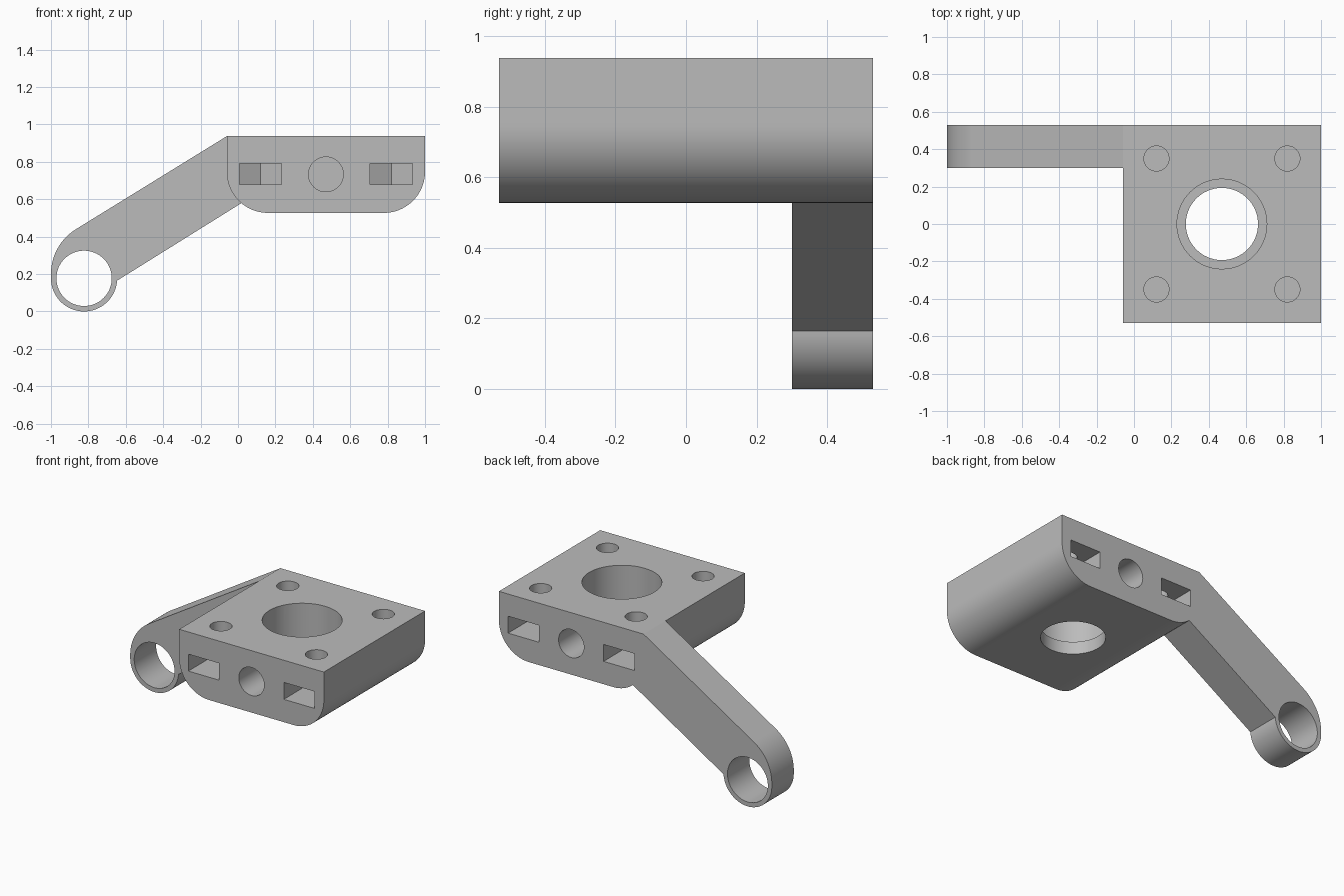
import bpy, bmesh, math
from math import radians, cos, sin

cube = bpy.data.objects.get("Cube")
if cube:
    bpy.data.objects.remove(cube, do_unlink=True)

gray = bpy.data.materials.new("plain gray")
gray.use_nodes = True
gray.diffuse_color = (0.5, 0.5, 0.5, 1)
gray.node_tree.nodes["Principled BSDF"].inputs["Base Color"].default_value = (0.5, 0.5, 0.5, 1)


def arc(cx, cy, r, start, end, steps=24):
    angles = [radians(start + (end - start) * i / steps) for i in range(steps + 1)]
    return [(cx + r * cos(a), cy + r * sin(a)) for a in angles]


def circle(cx, cy, r, steps=64):
    return arc(cx, cy, r, 0, 360, steps)[:-1]


def prism(name, outline, low, high, axis):
    """Extrude a 2D outline along y (outline in x, z) or along z (outline in x, y)."""
    bm = bmesh.new()
    put = (lambda p: (p[0], low, p[1])) if axis == "y" else (lambda p: (p[0], p[1], low))
    face = bm.faces.new([bm.verts.new(put(p)) for p in outline])
    grown = bmesh.ops.extrude_face_region(bm, geom=[face])["geom"]
    step = (0, high - low, 0) if axis == "y" else (0, 0, high - low)
    bmesh.ops.translate(bm, vec=step, verts=[v for v in grown if isinstance(v, bmesh.types.BMVert)])
    bmesh.ops.recalc_face_normals(bm, faces=bm.faces)
    mesh = bpy.data.meshes.new(name)
    bm.to_mesh(mesh)
    bm.free()
    mesh.materials.append(gray)
    obj = bpy.data.objects.new(name, mesh)
    bpy.context.collection.objects.link(obj)
    return obj


def combine(target, tool, operation):
    tool.hide_render = True
    mod = target.modifiers.new(operation.lower(), "BOOLEAN")
    mod.operation, mod.solver, mod.object = operation, "EXACT", tool
    bpy.context.view_layer.objects.active = target
    bpy.ops.object.modifier_apply(modifier=mod.name)
    bpy.data.objects.remove(tool, do_unlink=True)


MID, BOTTOM, TOP, HALF, ROUND = 0.47, 0.527, 0.937, 0.53, 0.22
LEFT, RIGHT = MID - HALF, MID + HALF

# Mounting block with rounded lower edges
block = [(LEFT, TOP)]
block += arc(LEFT + ROUND, BOTTOM + ROUND, ROUND, 180, 270)
block += arc(RIGHT - ROUND, BOTTOM + ROUND, ROUND, 270, 360)
block += [(RIGHT, TOP)]
bracket = prism("bracket", block, -HALF, HALF, "y")

# Slanted arm with a rounded eye at its end
arm = arc(-0.823, 0.177, 0.177, -4, -180, 40)
arm += arc(-0.718, 0.2, 0.282, 180, 121.8)
arm += [(LEFT, TOP), (0.1, 0.8), (0.1, 0.63)]
combine(bracket, prism("arm", arm, 0.3, HALF, "y"), "UNION")

# Eye bore, then the stepped central bore
cutters = [
    prism("eye_bore", circle(-0.823, 0.177, 0.148), 0.2, 0.6, "y"),
    prism("centre_bore", circle(MID, 0, 0.193), 0.4, 1.0, "z"),
    prism("bearing_seat", circle(MID, 0, 0.24), BOTTOM + 0.083, 1.0, "z"),
]

# Screw holes, pointed nut slots and blind round holes on both ends
for s in (-1, 1):
    for x in (MID - 0.35, MID + 0.35):
        cutters.append(prism("screw_hole", circle(x, s * 0.35, 0.067, 40), 0.7, 1.0, "z"))
        slot = [(x - 0.113, s * 0.6), (x - 0.113, s * 0.285), (x, s * 0.22),
                (x + 0.113, s * 0.285), (x + 0.113, s * 0.6)]
        cutters.append(prism("nut_slot", slot, 0.678, 0.79, "z"))
    low, high = sorted((s * 0.31, s * 0.6))
    cutters.append(prism("blind_hole", circle(MID, 0.733, 0.093, 48), low, high, "y"))

for cutter in cutters:
    combine(bracket, cutter, "DIFFERENCE")

# Smooth curves, sharp edges
bpy.ops.object.select_all(action="DESELECT")
bracket.select_set(True)
bpy.context.view_layer.objects.active = bracket
bpy.ops.object.shade_smooth_by_angle(angle=radians(25))
